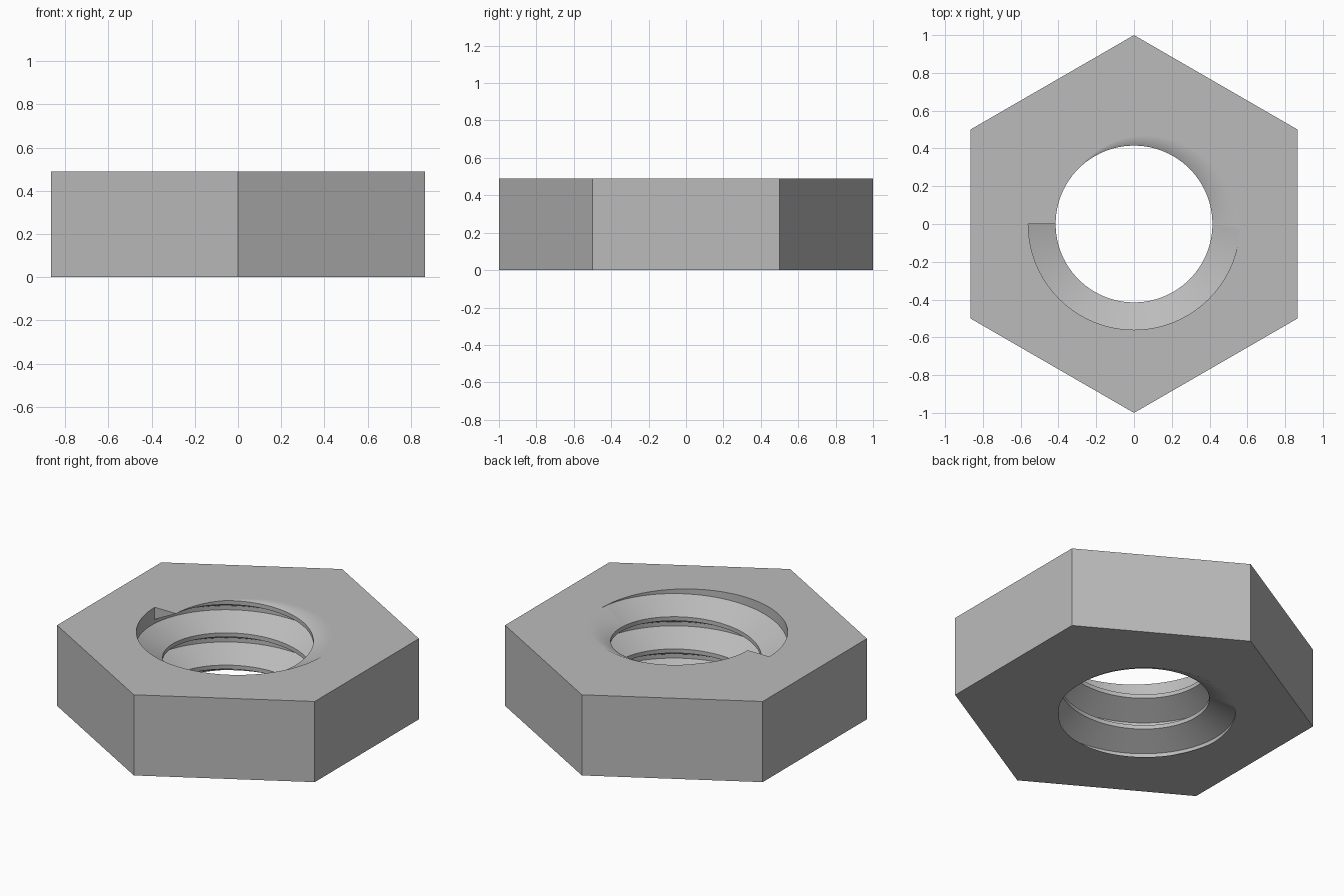
import bpy, bmesh
from math import sin, cos, pi, radians

if "Cube" in bpy.data.objects:
    bpy.data.objects.remove(bpy.data.objects["Cube"])

SEG = 96                        # segments per turn
PITCH = 0.196
HEIGHT = 2.5 * PITCH
MAJOR, MINOR = 0.56, 0.415      # thread root and crest radii
TURNS = 3

steel = bpy.data.materials.new("plain_steel_grey")
steel.use_nodes = True
colour = (0.5, 0.5, 0.5, 1)
steel.diffuse_color = colour
steel.node_tree.nodes["Principled BSDF"].inputs["Base Color"].default_value = colour


def finish(bm, name):
    bmesh.ops.recalc_face_normals(bm, faces=bm.faces)
    mesh = bpy.data.meshes.new(name)
    bm.to_mesh(mesh)
    bm.free()
    mesh.materials.append(steel)
    obj = bpy.data.objects.new(name, mesh)
    bpy.context.collection.objects.link(obj)
    bpy.ops.object.select_all(action='DESELECT')
    obj.select_set(True)
    bpy.context.view_layer.objects.active = obj
    bpy.ops.object.shade_smooth_by_angle(angle=radians(30))
    return obj


def skin(bm, sections, closed):
    """Join successive closed cross-sections with quads."""
    count = len(sections)
    for i in range(count if closed else count - 1):
        a, b = sections[i], sections[(i + 1) % count]
        n = len(a)
        for j in range(n):
            k = (j + 1) % n
            bm.faces.new((a[j], a[k], b[k], b[j]))


def section(bm, angle, profile):
    return [bm.verts.new((r * cos(angle), r * sin(angle), z)) for r, z in profile]


# Hexagonal body with a plain bore at the thread root
bm = bmesh.new()
rings = []
for i in range(SEG):
    a = 2 * pi * i / SEG
    off = (a + pi / 6) % (pi / 3) - pi / 6
    hexr = cos(pi / 6) / cos(off)
    rings.append(section(bm, a, [(hexr, 0), (hexr, HEIGHT), (MAJOR, HEIGHT), (MAJOR, 0)]))
skin(bm, rings, True)
finish(bm, "hex_body")

# Helical thread ridge, swept and then trimmed flush with both faces
bm = bmesh.new()
flank, crest = PITCH * 3 / 8, PITCH / 8
coils = []
for i in range(TURNS * SEG + 1):
    z = PITCH * i / SEG
    coils.append(section(bm, pi + 2 * pi * i / SEG, [
        (MAJOR, z), (MINOR, z - flank),
        (MINOR, z - flank - crest), (MAJOR, z - 2 * flank - crest)]))
skin(bm, coils, False)
bm.faces.new(coils[0])
bm.faces.new(coils[-1])
for z, up in ((0, -1), (HEIGHT, 1)):
    cut = bmesh.ops.bisect_plane(
        bm, geom=bm.verts[:] + bm.edges[:] + bm.faces[:], dist=1e-5,
        plane_co=(0, 0, z), plane_no=(0, 0, up), clear_outer=True)
    rim = [e for e in cut["geom_cut"] if isinstance(e, bmesh.types.BMEdge)]
    bmesh.ops.holes_fill(bm, edges=rim, sides=0)
bmesh.ops.recalc_face_normals(bm, faces=bm.faces)

# Drop the buried faces that lie against the bore
buried = [f for f in bm.faces if abs(f.normal.z) < 0.1
          and all(v.co.xy.length > MAJOR - 0.001 for v in f.verts)]
bmesh.ops.delete(bm, geom=buried, context='FACES')
thread = finish(bm, "thread_ridge")
weighted = thread.modifiers.new("weighted_normals", 'WEIGHTED_NORMAL')
weighted.keep_sharp = True
